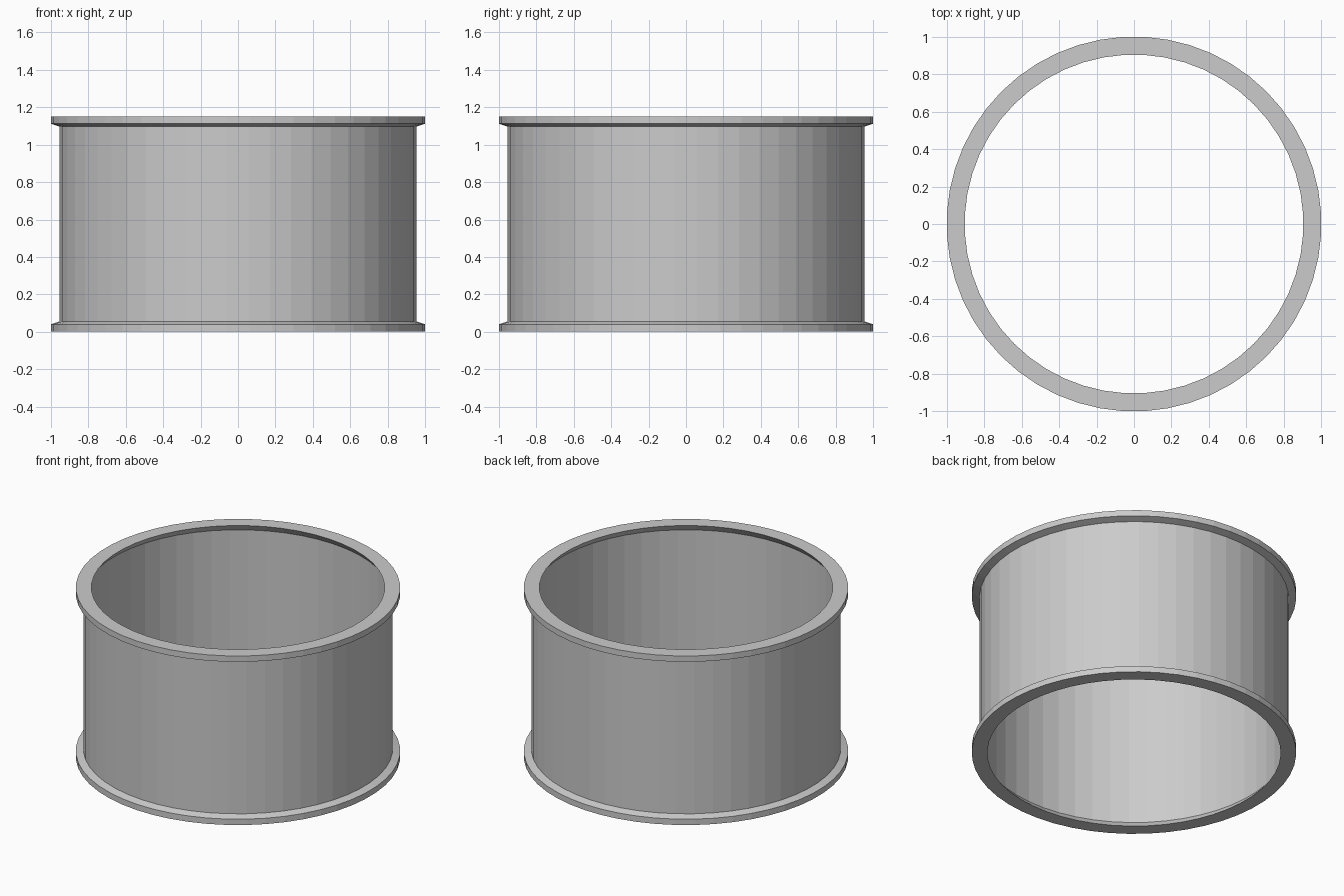
import bpy, bmesh, math

if "Cube" in bpy.data.objects:
    bpy.data.objects.remove(bpy.data.objects["Cube"])

SIDES = 52
HEIGHT = 1.152
FLAT = 1 / math.cos(math.pi / SIDES)   # radii below are measured across the flats

grey = bpy.data.materials.new("light_grey")
grey.diffuse_color = (0.6, 0.6, 0.6, 1)
grey.use_nodes = True
grey.node_tree.nodes["Principled BSDF"].inputs["Base Color"].default_value = grey.diffuse_color

# Lower half of the wall section (radius, z), from inside to outside
half = [(0.94, 0.046), (0.904, 0.0), (1.0, 0.0), (1.0, 0.04), (0.954, 0.055)]
# Mirror it for the upper rim to close the section
profile = half + [(r, HEIGHT - z) for r, z in reversed(half)]

# Flanged ring: sweep the section around the z axis
bm = bmesh.new()
rings = []
for i in range(SIDES):
    a = 2 * math.pi * (i + 0.5) / SIDES
    rings.append([bm.verts.new((r * FLAT * math.cos(a), r * FLAT * math.sin(a), z))
                  for r, z in profile])
n = len(profile)
for i in range(SIDES):
    p, q = rings[i], rings[(i + 1) % SIDES]
    for j in range(n):
        k = (j + 1) % n
        bm.faces.new((p[j], q[j], q[k], p[k]))
bmesh.ops.recalc_face_normals(bm, faces=bm.faces)

mesh = bpy.data.meshes.new("flanged_ring")
bm.to_mesh(mesh)
bm.free()
mesh.materials.append(grey)
ring = bpy.data.objects.new("flanged_ring", mesh)
bpy.context.collection.objects.link(ring)
